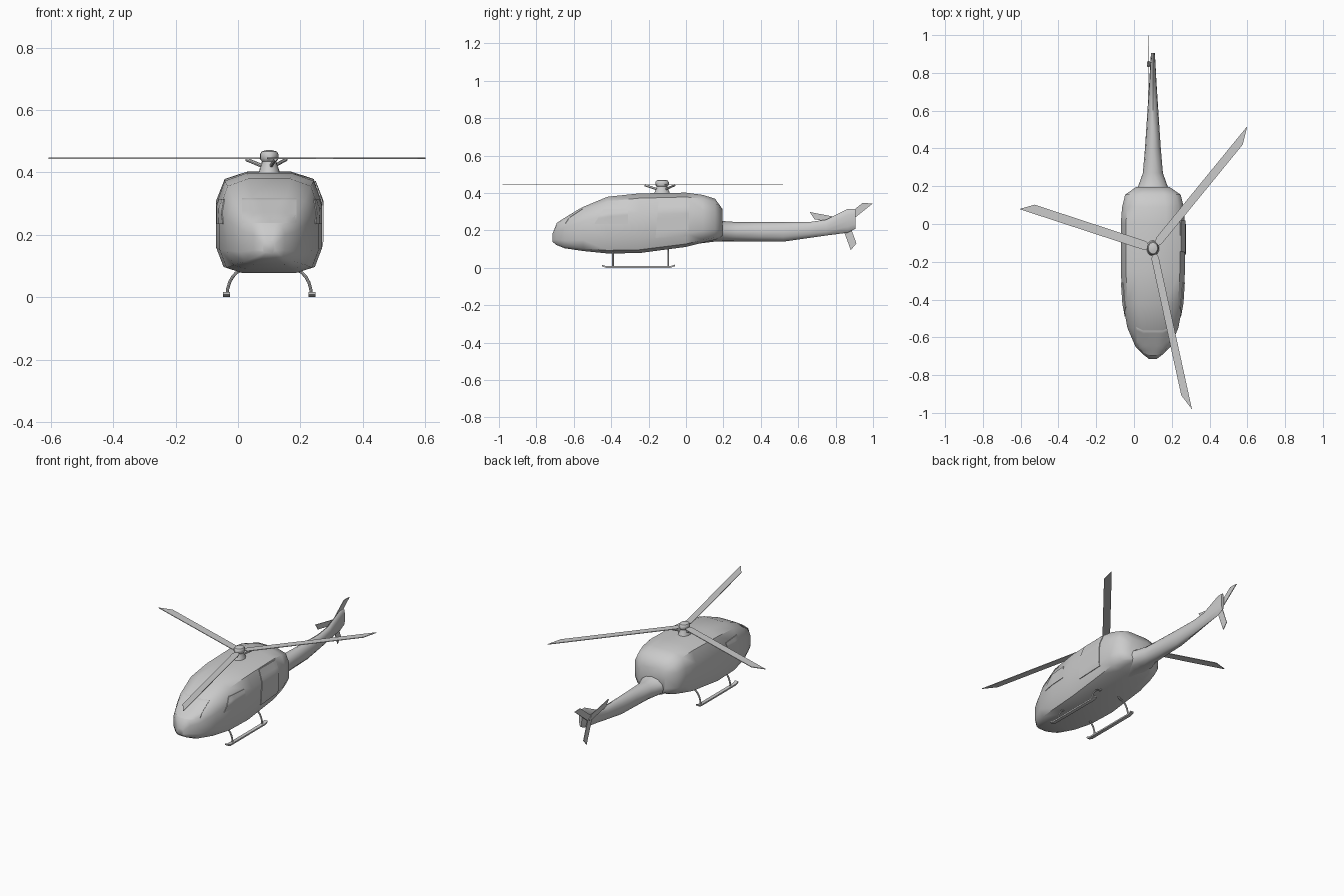
import bpy, bmesh
from math import radians, cos, sin, pi
from mathutils import Vector, Matrix
from mathutils.bvhtree import BVHTree

if "Cube" in bpy.data.objects:
    bpy.data.objects.remove(bpy.data.objects["Cube"])

CX = 0.10                      # aircraft centreline
HUB = Vector((CX, -0.128, 0))


def finish(name, bm, angle=30, matrix=None):
    if matrix:
        bm.transform(matrix)
    bmesh.ops.recalc_face_normals(bm, faces=bm.faces)
    me = bpy.data.meshes.new(name)
    bm.to_mesh(me)
    bm.free()
    for p in me.polygons:
        p.use_smooth = True
    me.set_sharp_from_angle(angle=radians(angle))
    ob = bpy.data.objects.new(name, me)
    bpy.context.collection.objects.link(ob)
    return ob


def loft(name, rings, angle=30, matrix=None):
    bm = bmesh.new()
    rows = [[bm.verts.new(p) for p in ring] for ring in rings]
    n = len(rows[0])
    for a, b in zip(rows, rows[1:]):
        for i in range(n):
            bm.faces.new((a[i], a[(i + 1) % n], b[(i + 1) % n], b[i]))
    bm.faces.new(rows[0])
    bm.faces.new(rows[-1])
    return finish(name, bm, angle, matrix)


def tube(name, pts, r, matrix=None, n=8):
    pts = [Vector(p) for p in pts]
    rings = []
    for i, p in enumerate(pts):
        t = (pts[min(i + 1, len(pts) - 1)] - pts[max(i - 1, 0)]).normalized()
        u = t.cross(Vector((0, 1, 0.01))).normalized()
        v = t.cross(u)
        rings.append([p + r * (cos(2 * pi * k / n) * u + sin(2 * pi * k / n) * v) for k in range(n)])
    return loft(name, rings, 40, matrix)


def lathe(name, profile, matrix, n=16):
    return loft(name, [[(r * cos(2 * pi * k / n), r * sin(2 * pi * k / n), z) for k in range(n)]
                       for r, z in profile], 40, matrix)


# Fuselage: one faceted section swept along y (y, half width, bottom, top)
half = [(0.42, 1), (0.84, 0.92), (1, 0.68), (1, 0.25), (0.86, 0.055), (0.53, 0)]
section = half + [(-x, z) for x, z in reversed(half)]
stations = [(-0.715, 0.02, 0.14, 0.18), (-0.692, 0.05, 0.122, 0.237), (-0.65, 0.092, 0.105, 0.265),
            (-0.55, 0.135, 0.09, 0.326), (-0.42, 0.159, 0.077, 0.38), (-0.25, 0.17, 0.079, 0.398),
            (0.0, 0.17, 0.112, 0.402), (0.09, 0.163, 0.135, 0.39), (0.155, 0.147, 0.15, 0.37),
            (0.195, 0.09, 0.165, 0.315)]
fuselage = loft("fuselage", [[(CX + w * sx, y, zb + (zt - zb) * sz) for sx, sz in section]
                             for y, w, zb, zt in stations], 50)

# Tail boom rising into the fin
boom = [(0.07, 0.11, 0.13, 0.30), (0.15, 0.10, 0.14, 0.275), (0.20, 0.078, 0.14, 0.25),
        (0.27, 0.053, 0.14, 0.245), (0.40, 0.042, 0.14, 0.245), (0.52, 0.034, 0.14, 0.245),
        (0.66, 0.025, 0.16, 0.245), (0.75, 0.019, 0.173, 0.258), (0.865, 0.013, 0.188, 0.315),
        (0.905, 0.010, 0.208, 0.315)]
loft("tail_boom", [[(CX + w * cos(k * pi / 6), y, (zb + zt) / 2 + (zt - zb) / 2 * sin(k * pi / 6))
                    for k in range(12)] for y, w, zb, zt in boom], 45)

# Glazing and door: quads projected onto the fuselage, then thickened
fbm = bmesh.new()
fbm.from_mesh(fuselage.data)
hull = BVHTree.FromBMesh(fbm)
fbm.free()


def panel(name, corners, direction, lift=0.003, n=10):
    d = Vector(direction)
    a, b, c, e = [Vector(p) for p in corners]
    bm = bmesh.new()
    grid = []
    for i in range(n + 1):
        row = []
        for j in range(n + 1):
            p = a.lerp(b, i / n).lerp(e.lerp(c, i / n), j / n)
            hit = hull.ray_cast(p - d * 2, d)[0]
            row.append(bm.verts.new((hit or p) - d * lift))
        grid.append(row)
    for i in range(n):
        for j in range(n):
            bm.faces.new((grid[i][j], grid[i + 1][j], grid[i + 1][j + 1], grid[i][j + 1]))
    ret = bmesh.ops.extrude_face_region(bm, geom=bm.faces[:])
    moved = [g for g in ret["geom"] if isinstance(g, bmesh.types.BMVert)]
    bmesh.ops.translate(bm, verts=moved, vec=d * lift * 2)
    return finish(name, bm, 40)


panel("windshield", [(CX - 0.087, 0, 0.237), (CX + 0.087, 0, 0.237),
                     (CX + 0.087, 0, 0.318), (CX - 0.087, 0, 0.318)], (0, 1, 0))
window = [(CX, -0.49, 0.235), (CX, -0.31, 0.235), (CX, -0.31, 0.315), (CX, -0.44, 0.315)]
for side, s in (("left", -1), ("right", 1)):
    panel(side + "_window", window, (-s, 0, 0))
panel("right_door", [(CX, -0.163, 0.16), (CX, 0.012, 0.17), (CX, 0.02, 0.372), (CX, -0.145, 0.372)],
      (-1, 0, 0), 0.004)


# Thin blade with one raked tip corner; flip mirrors the rake
def blade(name, matrix, root, tip, rake, w, thick, flip=1):
    outline = [(root, w * 0.5), (root * 1.8, w), (tip, w), (rake, -w), (root * 1.8, -w), (root, -w * 0.5)]
    loft(name, [[(x, y * flip, z) for x, y in outline] for z in (-thick / 2, thick / 2)], 20, matrix)


# Main rotor (slightly squashed in x)
rotor = Matrix.Translation(HUB) @ Matrix.Diagonal((0.817, 1, 1, 1))
lathe("rotor_hub", [(0.046, 0.385), (0.038, 0.41), (0.031, 0.425), (0.029, 0.435), (0.036, 0.443),
                    (0.036, 0.459), (0.030, 0.467), (0.012, 0.471)], rotor)
for i in range(3):
    m = rotor @ Matrix.Rotation(radians(45 + 120 * i), 4, 'Z')
    blade("rotor_blade_%d" % (i + 1), m @ Matrix.Translation((0, 0, 0.445)), 0.03, 0.89, 0.80, 0.024, 0.004)
    tube("blade_arm_%d" % (i + 1), [(0.02, 0, 0.418), (0.095, 0, 0.442)], 0.006, m)

# Tail rotor on the left of the fin, spinning in the y-z plane
tail = Matrix.Translation((0.075, 0.847, 0.246)) @ Matrix(
    ((0, 0, 1, 0), (1, 0, 0, 0), (0, 0.775, 0, 0), (0, 0, 0, 1)))
lathe("tail_rotor_hub", [(0.012, -0.006), (0.016, 0.0), (0.016, 0.006), (0.010, 0.01), (0.010, 0.025)], tail, 10)
for i in range(3):
    blade("tail_rotor_blade_%d" % (i + 1), tail @ Matrix.Rotation(radians(46 + 120 * i), 4, 'Z'),
          0.008, 0.197, 0.16, 0.021, 0.004, -1)

# Landing skids and bowed struts
for side, s in (("left", -1), ("right", 1)):
    x = CX + s * 0.137
    path = [(-0.45, 0.008), (-0.425, 0.0), (-0.085, 0.0), (-0.06, 0.008)]
    loft(side + "_skid", [[(x - 0.011, y, z), (x + 0.011, y, z), (x + 0.011, y, z + 0.009),
                           (x - 0.011, y, z + 0.009)] for y, z in path])
    for end, y in (("front", -0.39), ("rear", -0.095)):
        arc = [(CX + s * (0.075 + 0.060 * sin(t * pi / 12)), y, 0.005 + 0.085 * cos(t * pi / 12))
               for t in range(7)]
        tube("%s_%s_strut" % (side, end), [(CX + s * 0.06, y, 0.105)] + arc, 0.005)
